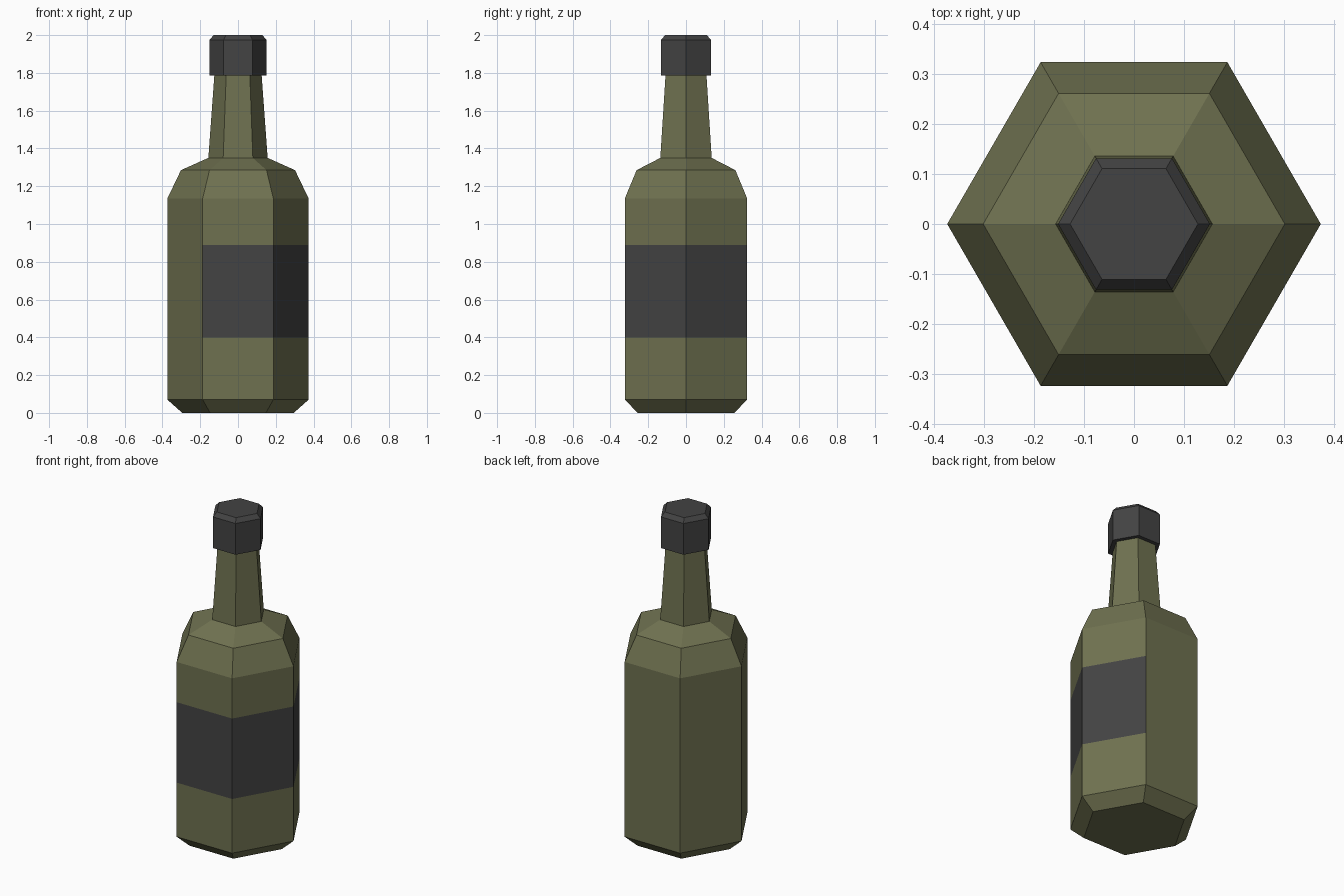
import bpy, bmesh, math

if "Cube" in bpy.data.objects:
    bpy.data.objects.remove(bpy.data.objects["Cube"])


def material(name, rgb):
    m = bpy.data.materials.new(name)
    m.diffuse_color = (*rgb, 1.0)
    m.use_nodes = True
    m.node_tree.nodes["Principled BSDF"].inputs["Base Color"].default_value = m.diffuse_color
    return m


green = material("olive_glass", (0.158, 0.165, 0.080))
dark = material("charcoal", (0.056, 0.056, 0.056))


def lathe(name, profile, mats, sides=6):
    """Closed hexagonal solid from (radius, z) rings, corners on the x axis."""
    bm = bmesh.new()
    rings = [[bm.verts.new((r * math.cos(math.tau * i / sides),
                            r * math.sin(math.tau * i / sides), z))
              for i in range(sides)] for r, z in profile]
    for a, b in zip(rings, rings[1:]):
        for i in range(sides):
            j = (i + 1) % sides
            bm.faces.new((a[i], a[j], b[j], b[i]))
    bm.faces.new(rings[0][::-1])
    bm.faces.new(rings[-1])
    bm.normal_update()
    me = bpy.data.meshes.new(name)
    bm.to_mesh(me)
    bm.free()
    for m in mats:
        me.materials.append(m)
    ob = bpy.data.objects.new(name, me)
    bpy.context.collection.objects.link(ob)
    return ob


# Bottle body, shoulders and neck, with ring cuts for the label
LABEL_LOW, LABEL_HIGH = 0.40, 0.89
bottle = lathe("bottle", [(0.295, 0), (0.374, 0.07), (0.374, LABEL_LOW),
                          (0.374, LABEL_HIGH), (0.374, 1.135), (0.302, 1.285),
                          (0.157, 1.35), (0.125, 1.79)], [green, dark])

# Label wraps the front and the two right-hand faces
for f in bottle.data.polygons:
    angle = math.degrees(math.atan2(f.normal.y, f.normal.x))
    if LABEL_LOW < f.center.z < LABEL_HIGH and -100 < angle < 40:
        f.material_index = 1

# Cap with a bevelled top
lathe("cap", [(0.152, 1.785), (0.152, 1.975), (0.128, 2.0)], [dark])
